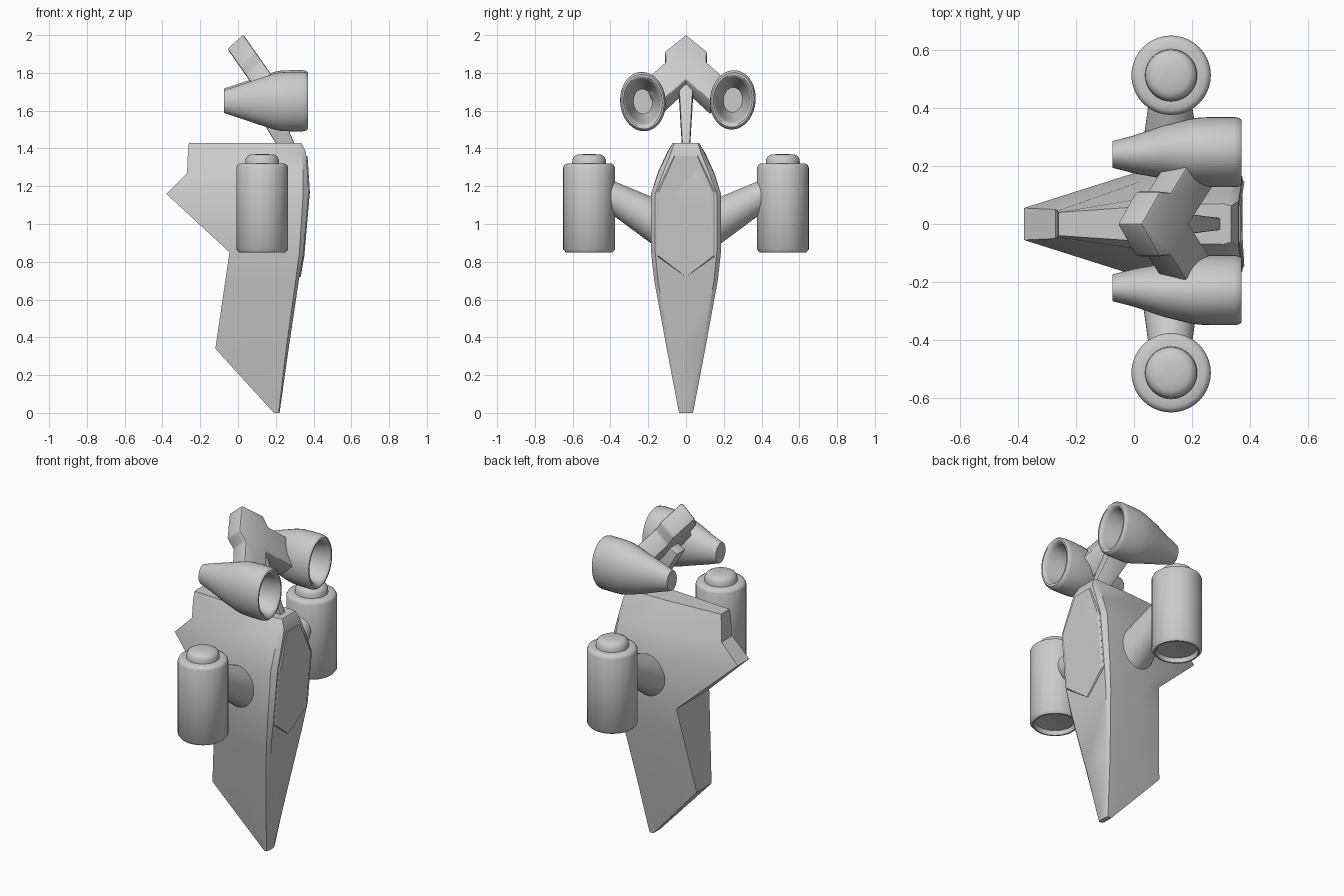
import bpy, bmesh, math
from mathutils import Vector

if "Cube" in bpy.data.objects:
    bpy.data.objects.remove(bpy.data.objects["Cube"])


def make(name, verts, faces, angle=30, bevel=0.0):
    me = bpy.data.meshes.new(name)
    me.from_pydata([tuple(v) for v in verts], [], faces)
    bm = bmesh.new()
    bm.from_mesh(me)
    bmesh.ops.remove_doubles(bm, verts=bm.verts, dist=1e-5)
    bmesh.ops.recalc_face_normals(bm, faces=bm.faces)
    if bevel:
        sharp = [e for e in bm.edges if e.calc_face_angle(0) > math.radians(30)]
        bmesh.ops.bevel(bm, geom=sharp, offset=bevel, segments=2, profile=0.5, affect='EDGES')
    bm.to_mesh(me)
    bm.free()
    ob = bpy.data.objects.new(name, me)
    bpy.context.collection.objects.link(ob)
    bpy.ops.object.select_all(action='DESELECT')
    ob.select_set(True)
    bpy.context.view_layer.objects.active = ob
    bpy.ops.object.shade_smooth_by_angle(angle=math.radians(angle))
    return ob


def loft(name, rings, **kw):
    """Join equal-sized closed rings and cap both ends."""
    n = len(rings[0])
    verts = [v for r in rings for v in r]
    faces = [(k * n + i, k * n + (i + 1) % n, (k + 1) * n + (i + 1) % n, (k + 1) * n + i)
             for k in range(len(rings) - 1) for i in range(n)]
    faces += [tuple(range(n)), tuple(range(len(verts) - n, len(verts)))]
    return make(name, verts, faces, **kw)


def ellipse(center, u, v, n=40):
    c, u, v = Vector(center), Vector(u), Vector(v)
    return [c + u * math.cos(2 * math.pi * i / n) + v * math.sin(2 * math.pi * i / n)
            for i in range(n)]


# Hull: each section is z, then (x, half width) for front, cheek, flank and back
sections = [
    (0.00, (.22, .022), (.215, .037), (.20, .037), (.19, .03)),
    (0.34, (.268, .085), (.255, .102), (.10, .093), (-.12, .07)),
    (0.70, (.322, .148), (.305, .168), (.10, .158), (-.067, .13)),
    (0.85, (.347, .163), (.325, .185), (.05, .182), (-.045, .155)),
    (1.16, (.374, .163), (.345, .185), (.03, .185), (-.38, .055)),
    (1.27, (.368, .122), (.345, .148), (.03, .15), (-.27, .05)),
    (1.38, (.360, .078), (.335, .097), (.10, .10), (-.265, .045)),
    (1.43, (.335, .062), (.310, .07), (.10, .065), (-.26, .04)),
]
rings = []
for z, *pts in sections:
    rings.append([(x, y, z) for x, y in pts] + [(x, -y, z) for x, y in reversed(pts)])
loft("hull", rings)

# Canopy: thin raised panel on the hull's front face
outline = [(.72, 0), (.83, .153), (1.17, .153), (1.36, .063),
           (1.36, -.063), (1.17, -.153), (.83, -.153)]
front_x = {.72: .325, .83: .344, 1.17: .3735, 1.36: .361}
loft("canopy", [[(front_x[z] + d, y * s, z) for z, y in outline]
                for d, s in ((-.03, 1), (.002, 1), (.007, .94))], angle=20)

for side, tag in ((1, "right"), (-1, "left")):
    # Side pod: lathed cylinder with a cap on top and a recess underneath
    prof = [(.02, .885), (.108, .875), (.115, .85), (.124, .85), (.137, .866), (.137, 1.30),
            (.131, 1.313), (.118, 1.32), (.09, 1.32), (.088, 1.342), (.08, 1.358),
            (.062, 1.368), (.02, 1.37)]
    loft("side_pod_" + tag,
         [ellipse((.128, .513 * side, z), (r, 0, 0), (0, r, 0)) for r, z in prof], angle=40)

    # Conical arm rising from the hull to the pod
    a, b = Vector((.125, .08 * side, .97)), Vector((.125, .45 * side, 1.18))
    d = (b - a).normalized()
    across = d.cross(Vector((1, 0, 0)))
    loft("pod_arm_" + tag, [ellipse(p, (r, 0, 0), across * r)
                            for p, r in ((a, .122), (b, .07))])

    # Upper nozzle: elliptical cone with a hollow mouth facing +x
    yc, zc = (.248, 1.657) if side > 0 else (-.228, 1.648)
    prof = [(-.075, .38), (.0, .54), (.10, .755), (.19, .94), (.225, .985), (.27, 1.0),
            (.345, 1.0), (.362, .975), (.371, .92), (.371, .85), (.362, .78),
            (.345, .74), (.24, .62), (.14, .42)]
    loft("nozzle_" + tag,
         [ellipse((x, yc - .008 * side * (x < .1), zc), (0, .121 * s, .008 * side * s), (0, 0, .157 * s))
          for x, s in prof], angle=40)

# Chevron yoke: tilted plate carrying both nozzles
half = [(0, 2.005), (.112, 1.915), (.108, 1.86), (.21, 1.77), (.13, 1.65)]
chev = half + [(0, 1.77)] + [(-y, z) for y, z in reversed(half[1:])]
n = len(chev)
verts = [(.03 + (2.0 - z) * .7 - .085 * k, y, z - .075 * k) for k in (0, 1) for y, z in chev]
faces = []
for o in (0, n):
    faces += [(o, o + 1, o + 2, o + 5), (o + 2, o + 3, o + 4, o + 5),
              (o, o + 5, o + 8, o + 9), (o + 8, o + 5, o + 6, o + 7)]
faces += [(i, (i + 1) % n, n + (i + 1) % n, n + i) for i in range(n)]
make("yoke", verts, faces, angle=35, bevel=.01)

# Neck strut: tapered bar from the hull top up to the yoke
rings = []
for x, z, hy, hx in ((.285, 1.36, .018, .035), (.09, 1.74, .04, .06)):
    rings.append([(x + sx * hx, sy * hy, z + sx * hx * .5)
                  for sx, sy in ((1, 1), (-1, 1), (-1, -1), (1, -1))])
loft("neck_strut", rings, bevel=.006)
